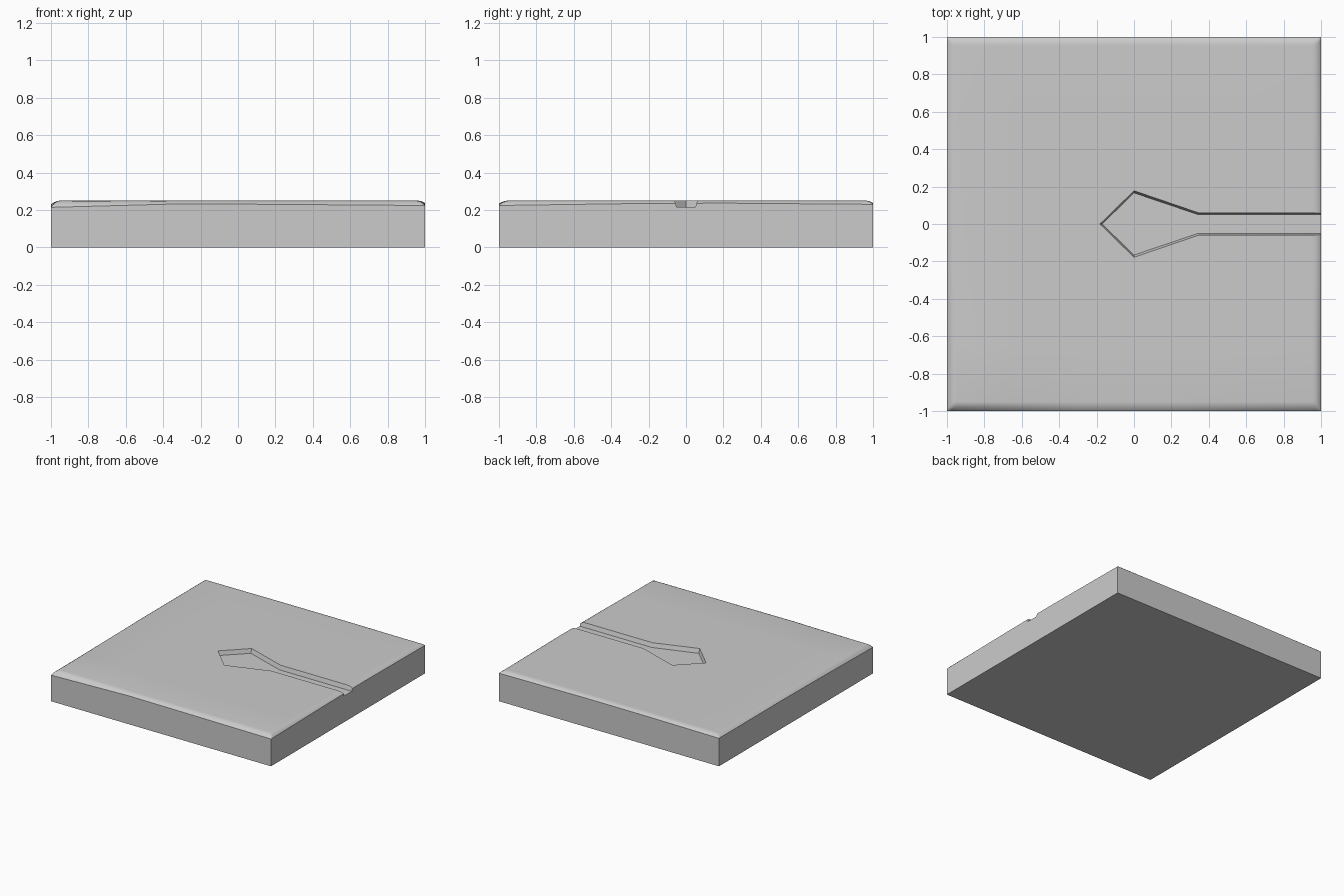
import bpy, bmesh, math

if "Cube" in bpy.data.objects:
    bpy.data.objects.remove(bpy.data.objects["Cube"])

TOP, FLOOR = 0.25, 0.215


def lerp(t, pts):
    """Piecewise linear lookup in (position, value) pairs."""
    for (a, va), (b, vb) in zip(pts, pts[1:]):
        if t <= b:
            return va + (vb - va) * (t - a) / (b - a)
    return pts[-1][1]


# Uneven worn-edge drop along each side of the slab
FRONT = [(-1, .036), (-.3, .017), (.2, .02), (1, .026)]
BACK = [(-1, .02), (0, .012), (1, .02)]
LEFT = [(-1, .036), (0, .02), (1, .02)]
RIGHT = [(-1, .026), (0, .012), (1, .02)]


def fade(d, w):
    return max(0, 1 - d / w) ** 2


def height(x, y):
    drops = (lerp(x, FRONT) * fade(1 + y, .05), lerp(x, BACK) * fade(1 - y, .04),
             lerp(y, LEFT) * fade(1 + x, .05), lerp(y, RIGHT) * fade(1 - x, .04))
    return TOP - max(drops)


def make_object(name, bm):
    bmesh.ops.recalc_face_normals(bm, faces=bm.faces)
    mesh = bpy.data.meshes.new(name)
    bm.to_mesh(mesh)
    bm.free()
    ob = bpy.data.objects.new(name, mesh)
    bpy.context.collection.objects.link(ob)
    return ob


# Slab: worn top surface, straight sides and flat base
edge = [.95, .965, .98, .99, 1]
stops = [-e for e in reversed(edge)] + [-.65, -.3, .2, .6] + edge
n = len(stops)
bm = bmesh.new()
grid = [[bm.verts.new((x, y, height(x, y))) for y in stops] for x in stops]
for i in range(n - 1):
    for j in range(n - 1):
        bm.faces.new((grid[i][j], grid[i + 1][j], grid[i + 1][j + 1], grid[i][j + 1]))
rim = ([grid[i][0] for i in range(n - 1)] + [grid[n - 1][j] for j in range(n - 1)]
       + [grid[i][n - 1] for i in range(n - 1, 0, -1)] + [grid[0][j] for j in range(n - 1, 0, -1)])
base = [bm.verts.new((v.co.x, v.co.y, 0)) for v in rim]
for k in range(len(rim)):
    m = (k + 1) % len(rim)
    bm.faces.new((rim[k], base[k], base[m], rim[m]))
bm.faces.new(base)
slab = make_object("grooved_slab", bm)

# Groove cutter: arrow-shaped pocket running out of the right side
half = [(0, .178), (.345, .06), (1.1, .06)]
outer = [(-.182, 0)] + half + [(x, -y) for x, y in reversed(half)]
inner_half = [(0, .166), (.343, .05), (1.1, .05)]
inner = [(-.17, 0)] + inner_half + [(x, -y) for x, y in reversed(inner_half)]
bm = bmesh.new()
rings = [[bm.verts.new((x, y, z)) for x, y in pts]
         for pts, z in ((inner, FLOOR), (outer, TOP), (outer, .3))]
for lo, hi in zip(rings, rings[1:]):
    for k in range(len(lo)):
        m = (k + 1) % len(lo)
        bm.faces.new((lo[k], lo[m], hi[m], hi[k]))
bm.faces.new(rings[0])
bm.faces.new(rings[-1])
cutter = make_object("groove_cutter", bm)

mod = slab.modifiers.new("groove", 'BOOLEAN')
mod.operation, mod.solver, mod.object = 'DIFFERENCE', 'EXACT', cutter
bpy.context.view_layer.objects.active = slab
slab.select_set(True)
bpy.ops.object.modifier_apply(modifier=mod.name)
bpy.data.objects.remove(cutter)
bpy.ops.object.shade_smooth_by_angle(angle=math.radians(35))
